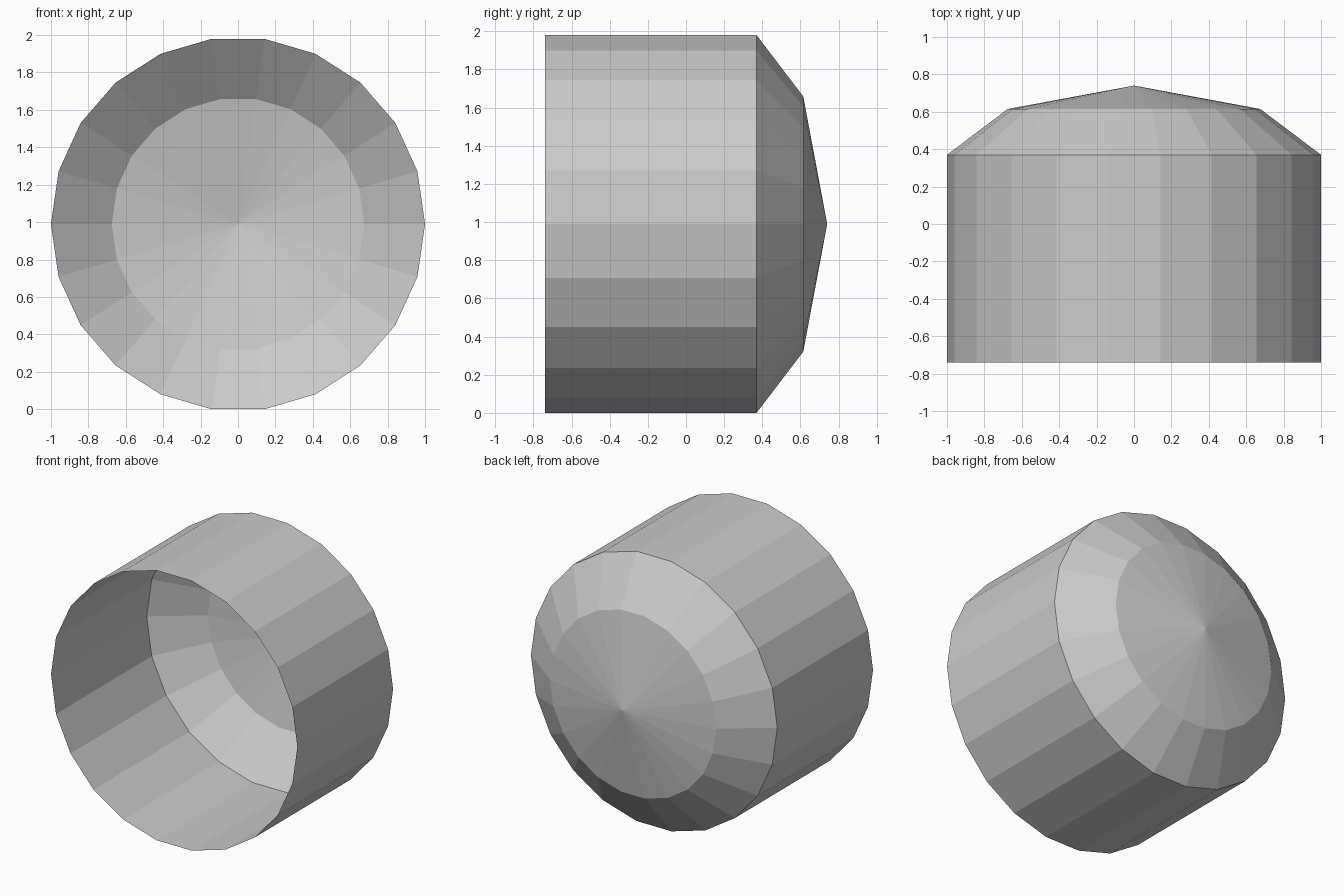
import bpy
import bmesh
from math import sin, cos, pi

SIDES = 22
CENTRE_Z = cos(pi / SIDES)  # the barrel rests on a flat facet

cube = bpy.data.objects.get("Cube")
if cube:
    bpy.data.objects.remove(cube, do_unlink=True)

grey = bpy.data.materials.new("plain grey")
grey.use_nodes = True
grey.diffuse_color = (0.6, 0.6, 0.6, 1)
grey.node_tree.nodes["Principled BSDF"].inputs["Base Color"].default_value = grey.diffuse_color


def lathe(name, profile):
    """Turn (radius, y) points around the y axis; zero radius makes a tip."""
    bm = bmesh.new()
    rings = []
    for radius, y in profile:
        if radius == 0:
            rings.append([bm.verts.new((0, y, 0))] * SIDES)
        else:
            angles = [2 * pi * i / SIDES for i in range(SIDES)]
            rings.append([bm.verts.new((radius * cos(a), y, radius * sin(a))) for a in angles])
    for low, high in zip(rings, rings[1:]):
        for i in range(SIDES):
            j = (i + 1) % SIDES
            corners = [low[i], high[i], high[j], low[j]]
            bm.faces.new(list(dict.fromkeys(corners)))
    bm.normal_update()
    # Make the faces point away from the axis
    first = bm.faces[:][0]
    centre = first.calc_center_median()
    if first.normal.x * centre.x + first.normal.z * centre.z < 0:
        bmesh.ops.reverse_faces(bm, faces=bm.faces[:])
    mesh = bpy.data.meshes.new(name)
    bm.to_mesh(mesh)
    bm.free()
    mesh.materials.append(grey)
    part = bpy.data.objects.new(name, mesh)
    part.location.z = CENTRE_Z
    bpy.context.collection.objects.link(part)
    return part


# Thin wall, open at the front
lathe("barrel_wall", [(1, -0.74), (1, 0.37)])

# Bevelled back closing to a shallow point
lathe("domed_back", [(1, 0.37), (0.675, 0.615), (0, 0.74)])
